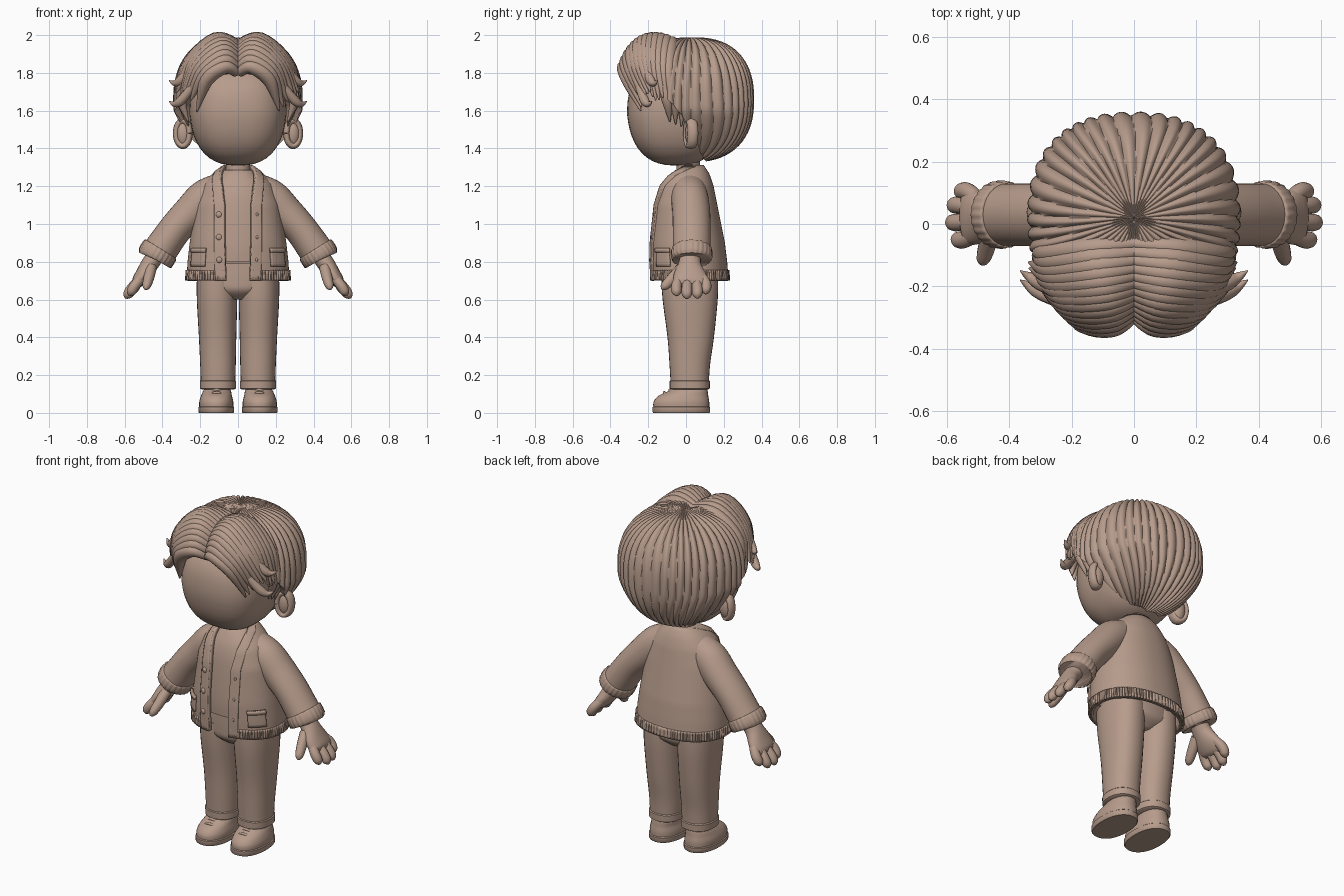
import bpy, bmesh, math, random
from mathutils import Vector

if "Cube" in bpy.data.objects:
    bpy.data.objects.remove(bpy.data.objects["Cube"])

random.seed(4)
clay = bpy.data.materials.new("clay brown")
clay.diffuse_color = (0.47, 0.33, 0.26, 1)
clay.use_nodes = True
clay.node_tree.nodes["Principled BSDF"].inputs["Base Color"].default_value = clay.diffuse_color
HEAD = Vector((0, 0.02, 1.66))


def finish(name, bm, angle=45, fix=True):
    if fix:
        bmesh.ops.recalc_face_normals(bm, faces=bm.faces[:])
    me = bpy.data.meshes.new(name)
    bm.to_mesh(me)
    bm.free()
    for p in me.polygons:
        p.use_smooth = True
    me.set_sharp_from_angle(angle=math.radians(angle))
    me.materials.append(clay)
    ob = bpy.data.objects.new(name, me)
    bpy.context.collection.objects.link(ob)
    return ob


def pw(v, e):
    return math.copysign(abs(v) ** e, v)


def table(rows, t):
    """Linear lookup: first column is the key."""
    for a, b in zip(rows, rows[1:]):
        if t <= b[0]:
            f = max(0, (t - a[0]) / (b[0] - a[0]))
            return [p + (q - p) * f for p, q in zip(a[1:], b[1:])]
    return list(rows[-1][1:])


def smooth(pts, n):
    """Catmull-Rom through tuples of any length."""
    p = [pts[0]] + list(pts) + [pts[-1]]
    out = []
    for i in range(1, len(p) - 2):
        for k in range(n):
            t = k / n
            out.append([0.5 * (2 * b + (c - a) * t + (2 * a - 5 * b + 4 * c - d) * t * t
                        + (3 * b - a - 3 * c + d) * t ** 3)
                        for a, b, c, d in zip(p[i - 1], p[i], p[i + 1], p[i + 2])])
    return out + [list(pts[-1])]


def skin(name, rings, angle=45):
    """Closed rings joined into a capped solid."""
    bm = bmesh.new()
    vs = [[bm.verts.new(c) for c in r] for r in rings]
    n = len(vs[0])
    for a, b in zip(vs, vs[1:]):
        for i in range(n):
            bm.faces.new((a[i], a[(i + 1) % n], b[(i + 1) % n], b[i]))
    bm.faces.new(vs[0])
    bm.faces.new(vs[-1])
    return finish(name, bm, angle)


def loft(name, rows, e=0.9, n=32, sub=4):
    """Horizontal rings (cx, cy, z, rx, ry)."""
    rings = []
    for cx, cy, z, rx, ry in (smooth(rows, sub) if sub > 1 else rows):
        rings.append([(cx + rx * pw(math.cos(t), e), cy + ry * pw(math.sin(t), e), z)
                      for t in (2 * math.pi * i / n for i in range(n))])
    return skin(name, rings)


def sweep(name, pts, up=None, n=12, sub=5, ripple=0.0):
    """Tube through (x, y, z, width, height); up=None faces away from the head centre."""
    s = smooth(pts, sub)
    rings = []
    for i, q in enumerate(s):
        c = Vector(q[:3])
        t = (Vector(s[min(i + 1, len(s) - 1)][:3]) - Vector(s[max(i - 1, 0)][:3])).normalized()
        nrm = Vector(up) if up else c - HEAD
        nrm = (nrm - t * nrm.dot(t)).normalized()
        b = t.cross(nrm)
        ring = []
        for k in range(n):
            a = 2 * math.pi * k / n
            r = 1 + ripple * math.cos(a * n / 4)
            ring.append(c + b * math.cos(a) * max(q[3], .002) * r + nrm * math.sin(a) * max(q[4], .002) * r)
        rings.append(ring)
    return skin(name, rings, 60)


def blob(name, c, r, p=2.0, chin=0.0):
    """Superellipsoid, with an optional pull back and in below the middle."""
    bm = bmesh.new()
    bmesh.ops.create_uvsphere(bm, u_segments=40, v_segments=24, radius=1)
    for v in bm.verts:
        d = v.co.normalized()
        d /= sum(abs(k) ** p for k in d) ** (1 / p)
        low = max(0, -d.z)
        v.co = (c[0] + d.x * r[0] * (1 - chin * low), c[1] + d.y * r[1] * (1 - chin * low), c[2] + d.z * r[2])
    return finish(name, bm)


# ---- clothed torso surface: z, half width, front y, back y, opening angle
BODY = [(.70, .262, -.175, .215, .20), (.80, .256, -.18, .207, .22), (.9, .245, -.18, .195, .24),
        (1.1, .215, -.16, .155, .28), (1.2, .178, -.135, .135, .42),
        (1.26, .128, -.10, .115, .70), (1.305, .07, -.05, .085, 1.3)]


def surf(a, z, off):
    rx, y0, y1, _ = table(BODY, z)
    return Vector(((rx + off) * pw(math.sin(a), .9),
                   (y0 + y1) / 2 - ((y1 - y0) / 2 + off) * pw(math.cos(a), .9), z))


def shell(name, z0, z1, lo, hi, off, thick, na=48, nz=24, ribs=0):
    bm = bmesh.new()
    g = []
    for j in range(nz + 1):
        z = z0 + (z1 - z0) * j / nz
        row = []
        for i in range(na + 1):
            a = lo(z) + (hi(z) - lo(z)) * i / na
            row.append(bm.verts.new(surf(a, z, off + (.003 * math.cos(ribs * a) if ribs else 0))))
        g.append(row)
    for j in range(nz):
        for i in range(na):
            bm.faces.new((g[j][i], g[j][i + 1], g[j + 1][i + 1], g[j + 1][i]))
    ob = finish(name, bm, 50, fix=False)
    m = ob.modifiers.new("thickness", 'SOLIDIFY')
    m.thickness, m.offset = thick, 0


def opening(z):
    return table(BODY, z)[3]


def band(z):
    return opening(z) + .055 / table(BODY, z)[0]


# ---- head, neck, shirt
blob("head", (0, -.05, 1.58), (.257, .262, .27), 2.6, .12)
loft("neck", [(0, .012, 1.2, .068, .064), (0, .012, 1.38, .062, .06)], 1)
loft("shirt", [(0, (b + c) / 2, z, a - .025, (c - b) / 2 - .018) for z, a, b, c, _ in BODY[1:6]]
     + [(0, .012, 1.285, .078, .07)])
sweep("shirt_collar", [(.078 * math.sin(t), .012 - .075 * math.cos(t), 1.272 - .015 * math.cos(t), .009, .009)
                       for t in (math.pi * k / 8 for k in range(17))], (0, 0, 1))

# ---- cardigan
shell("cardigan", .70, 1.305, opening, lambda z: 2 * math.pi - opening(z), 0, .022, 72, 30)
shell("cardigan_hem", .70, .755, opening, lambda z: 2 * math.pi - opening(z), .009, .014, 360, 4, 90)
for sx in (1, -1):
    shell("front_band", .70, 1.30, lambda z: sx * opening(z), lambda z: sx * band(z), .011, .014, 8, 24)
    shell("pocket", .775, .87, lambda z: sx * .66, lambda z: sx * 1.12, .014, .012, 10, 6)
    shell("pocket_trim", .85, .872, lambda z: sx * .65, lambda z: sx * 1.13, .019, .014, 10, 2)
    for z in (.81, .93, 1.05):
        p = surf(sx * (opening(z) + band(z)) / 2, z, .016)
        blob("button", p, (.016, .010, .016) if sx < 0 else (.007, .006, .010))

# ---- sleeves, cuffs and hands
for sx in (1, -1):
    def arm(name, pts, **kw):
        return sweep(name, [(sx * p[0],) + tuple(p[1:]) for p in pts], (0, 1, 0), **kw)
    arm("sleeve", [(.09, .015, 1.20, .075, .085), (.17, .02, 1.14, .098, .098), (.25, .028, 1.06, .094, .10),
                   (.33, .03, .975, .088, .10), (.395, .03, .885, .09, .10), (.437, .03, .825, .092, .10)], n=32)
    arm("cuff", [(.409, .03, .868, .093, .103), (.414, .03, .86, .099, .107), (.439, .03, .82, .099, .107),
                 (.443, .03, .813, .088, .096)], n=96, sub=2, ripple=.018)
    arm("palm", [(.43, .025, .84, .045, .055), (.465, .02, .79, .046, .06), (.50, .02, .735, .042, .085),
                 (.53, .025, .695, .034, .09), (.545, .025, .675, .02, .075)], n=24)
    for y, x, z in ((-.05, .575, .62), (.005, .593, .605), (.06, .588, .607), (.105, .565, .63)):
        arm("finger", [(.50, .02 + (y - .02) * .7, .73, .024, .024), (x - .03, y, z + .055, .027, .028),
                       (x - .008, y, z + .018, .024, .025), (x, y, z, .007, .007)])
    arm("thumb", [(.46, -.02, .77, .03, .03), (.472, -.07, .715, .028, .03),
                  (.484, -.112, .672, .022, .024), (.488, -.128, .655, .007, .007)])

# ---- trousers and shoes
loft("trouser_seat", [(0, .02, .60, .06, .09), (0, .02, .645, .18, .142), (0, .02, .70, .217, .15),
                      (0, .02, .79, .215, .15)])
for sx in (1, -1):
    loft("trouser_leg", [(sx * .106, .02, .13, .09, .10), (sx * .106, .02, .25, .094, .107),
                         (sx * .108, .025, .4, .099, .123), (sx * .111, .022, .6, .107, .146),
                         (sx * .111, .02, .72, .107, .15)])
    loft("trouser_turnup", [(sx * .106, .02, .125, .088, .098), (sx * .106, .02, .13, .095, .106),
                            (sx * .106, .02, .168, .096, .107), (sx * .106, .02, .174, .09, .10)], sub=1)
    loft("shoe_sole", [(sx * .115, -.025, 0, .09, .148), (sx * .115, -.025, .006, .095, .153),
                       (sx * .115, -.025, .03, .095, .153), (sx * .115, -.025, .035, .089, .147)], sub=1)
    loft("shoe_upper", [(sx * .115, -.025, .03, .09, .148), (sx * .115, -.024, .06, .09, .147),
                        (sx * .114, -.014, .09, .082, .132), (sx * .111, .01, .115, .074, .105),
                        (sx * .108, .025, .14, .06, .085)])
    for y, z in ((-.115, .108), (-.085, .122)):
        sweep("lace", [(sx * .113 + k * .045, y + .012 * abs(k), z - .022 * abs(k), .008, .008)
                       for k in (-1, 0, 1)], (0, 0, 1), n=8)

# ---- ears
for sx in (1, -1):
    blob("ear", (sx * .288, .03, 1.48), (.04, .034, .07))
    sweep("ear_rim", [(sx * (.292 + .036 * math.cos(t)), .025 + .012 * math.cos(t), 1.48 + .066 * math.sin(t), .017, .028)
                      for t in (math.pi * (k / 5 - 1) for k in range(11))], (0, 1, 0))

# ---- ridged hair cap radiating from the crown, with a shaped rim (degrees)
RIM = [(0, 62), (50, 68), (78, 98), (92, 118), (104, 142), (120, 156), (180, 166)]
N, R = 336, 36
bm = bmesh.new()
rings = []
for j in range(R + 2):
    ring = []
    for i in range(N):
        ph = 2 * math.pi * i / N
        deg = abs(math.degrees(ph if ph < math.pi else ph - 2 * math.pi))
        th = math.radians(table(RIM, deg)[0]) * (min(j, R) + .15) / (R + .15)
        d = Vector((math.sin(th) * math.sin(ph), -math.sin(th) * math.cos(ph), math.cos(th)))
        r = (abs(d.x / .337) ** 2.4 + abs(d.y / .335) ** 2.4 + abs(d.z / .328) ** 2.4) ** (-1 / 2.4)
        ridge = abs(math.sin(21 * ph + .9 * math.sin(5 * ph) + .5 * math.sin(3 * th + 2 * ph)))
        r *= 1 + min(1, th / .6) * (.05 * ridge ** .7 - .032)
        r -= .02 * math.exp(-(d.x * r / .03) ** 2) * max(0, math.cos(ph))
        if j > R:
            r *= .68
        co = HEAD + d * r
        co.x *= 1 - .28 * max(0, 1.6 - co.z) / .27
        ring.append(bm.verts.new(co))
    rings.append(ring)
for a, b in zip(rings, rings[1:]):
    for i in range(N):
        bm.faces.new((a[i], a[(i + 1) % N], b[(i + 1) % N], b[i]))
bm.faces.new(rings[0])
finish("hair_cap", bm, 50)

# ---- fringe: locks blended between rear, middle and front guide curves
REAR = [(.0, -.06, 1.945), (.14, -.075, 1.95), (.275, -.09, 1.82), (.325, -.08, 1.66)]
MID = [(.0, -.20, 1.925), (.10, -.225, 1.965), (.225, -.225, 1.85), (.315, -.19, 1.68)]
FRONT = [(.008, -.285, 1.80), (.07, -.325, 1.83), (.165, -.305, 1.765), (.225, -.24, 1.62)]
W = [(.022, .03), (.034, .04), (.036, .042), (.004, .004)]
for sx in (1, -1):
    for k in range(13):
        s = k / 12
        wa, wb, wc = (1 - s) * (1 - 2 * s), 4 * s * (1 - s), s * (2 * s - 1)
        pts = []
        for a, b, c, w in zip(REAR, MID, FRONT, W):
            p = [wa * u + wb * v + wc * q for u, v, q in zip(a, b, c)]
            pts.append((sx * p[0], p[1], p[2]) + w)
        j = random.uniform(-.03, .025)
        x, y, z, w, h = pts[-1]
        pts[-1] = (x + sx * j * .3, y, z + j, w, h)
        sweep("fringe_lock", pts, sub=6)
    # flicked tips and sideburns
    for y, z in ((-.17, 1.76), (-.20, 1.65)):
        sweep("flick", [(sx * .24, y - .05, z + .08, .02, .02), (sx * .30, y - .02, z + .005, .025, .024),
                        (sx * .335, y, z - .015, .016, .016), (sx * .365, y + .02, z, .002, .002)])
    for k in range(4):
        sweep("sideburn", [(sx * .30, -.13 + .045 * k, 1.74, .025, .02), (sx * .30, -.10 + .04 * k, 1.65, .028, .025),
                           (sx * .262, -.085 + .03 * k, 1.54 - .012 * k, .003, .003)])
